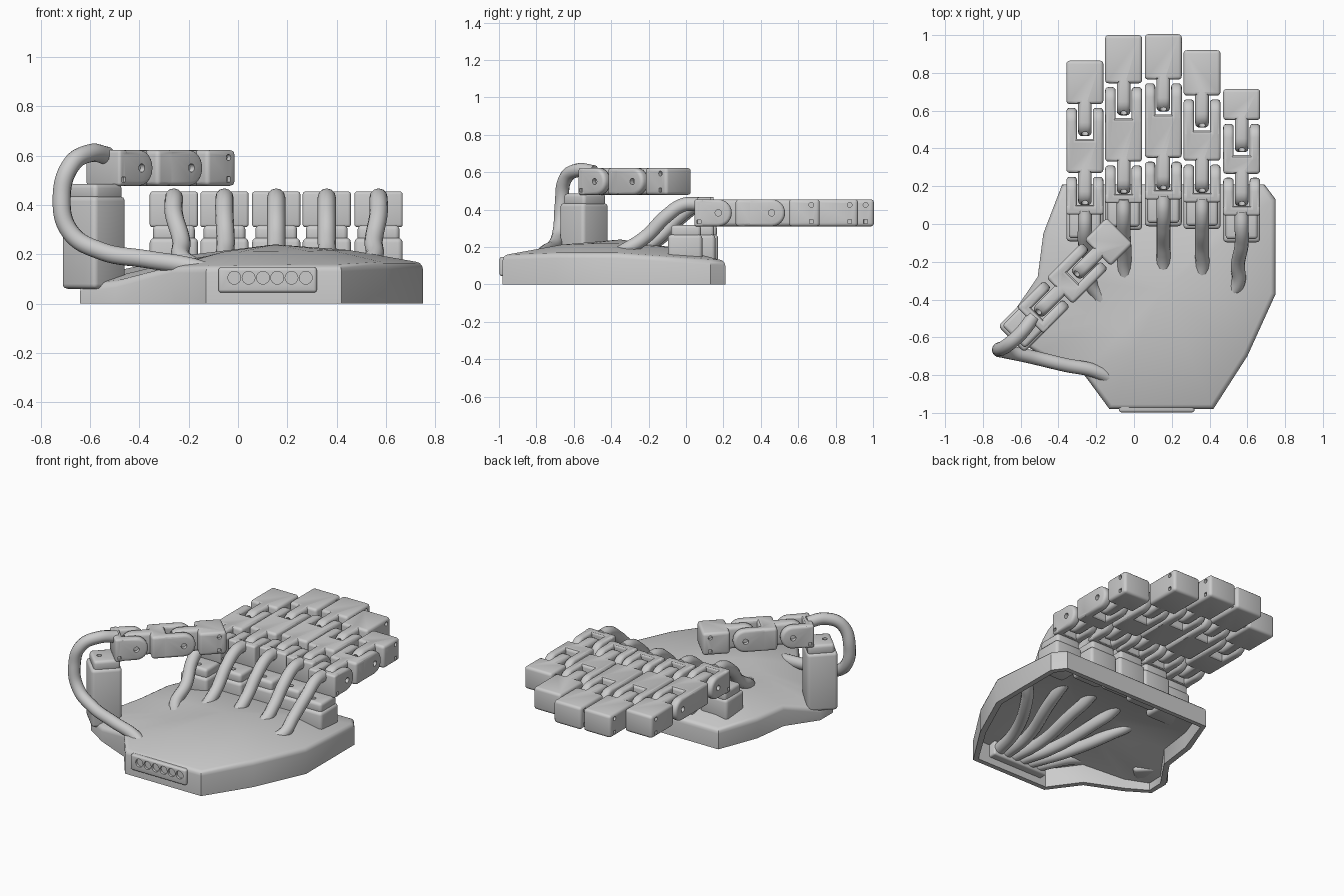
import bpy, bmesh, math
from mathutils import Matrix, Vector

if "Cube" in bpy.data.objects:
    bpy.data.objects.remove(bpy.data.objects["Cube"], do_unlink=True)

grey = bpy.data.materials.new("plain_grey")
grey.use_nodes = True
grey.diffuse_color = (0.6, 0.6, 0.6, 1)
grey.node_tree.nodes["Principled BSDF"].inputs["Base Color"].default_value = (0.6, 0.6, 0.6, 1)


def link(name, data):
    ob = bpy.data.objects.new(name, data)
    bpy.context.collection.objects.link(ob)
    return ob


def bake(ob):
    """Apply modifiers (or curve geometry) and shade smooth by angle."""
    dg = bpy.context.evaluated_depsgraph_get()
    name = ob.name
    mesh = bpy.data.meshes.new_from_object(ob.evaluated_get(dg))
    matrix = ob.matrix_world.copy()
    bpy.data.objects.remove(ob, do_unlink=True)
    new = link(name, mesh)
    new.matrix_world = matrix
    mesh.materials.clear()
    mesh.materials.append(grey)
    bpy.ops.object.select_all(action='DESELECT')
    new.select_set(True)
    bpy.context.view_layer.objects.active = new
    bpy.ops.object.shade_smooth_by_angle(angle=math.radians(35))
    return new


def soften(bm, faces, r):
    edges = {e for f in faces for e in f.edges if e.calc_face_angle(0) > 0.7}
    bmesh.ops.bevel(bm, geom=list(edges), offset=r, segments=3, profile=0.5, affect='EDGES')


def box(bm, x, y, z, r=0.018):
    """Rounded box from three (min, max) ranges."""
    size = [b - a for a, b in (x, y, z)]
    mid = [(a + b) / 2 for a, b in (x, y, z)]
    m = Matrix.Translation(mid) @ Matrix.Diagonal((*size, 1))
    vs = bmesh.ops.create_cube(bm, size=1, matrix=m)["verts"]
    soften(bm, {f for v in vs for f in v.link_faces}, r)


def lug(bm, x, y0, y1, z, r=0.018):
    """Plate in the y-z plane, square at y0 and round at y1."""
    rad, zc = (z[1] - z[0]) / 2, (z[0] + z[1]) / 2
    s = 1 if y1 > y0 else -1
    pts = [(y0, z[0])]
    for i in range(13):
        a = -math.pi / 2 + math.pi * i / 12
        pts.append((y1 - s * rad + s * rad * math.cos(a), zc + rad * math.sin(a)))
    pts.append((y0, z[1]))
    face = bm.faces.new([bm.verts.new((x[0], *p)) for p in pts])
    ext = bmesh.ops.extrude_face_region(bm, geom=[face])["geom"]
    vs = [g for g in ext if isinstance(g, bmesh.types.BMVert)]
    bmesh.ops.translate(bm, verts=vs, vec=(x[1] - x[0], 0, 0))
    faces = {f for v in vs for f in v.link_faces} | {face}
    bmesh.ops.recalc_face_normals(bm, faces=list(faces))
    soften(bm, faces, r)


def rod(bm, pos, axis, r, length, n=16):
    rot = Vector((0, 0, 1)).rotation_difference(Vector(axis)).to_matrix().to_4x4()
    bmesh.ops.create_cone(bm, cap_ends=True, segments=n, radius1=r, radius2=r,
                          depth=length, matrix=Matrix.Translation(pos) @ rot)


def finish(name, bm, cut=None, matrix=Matrix()):
    """Turn a bmesh into an object, drilling the holes held in cut."""
    me = bpy.data.meshes.new(name)
    bm.to_mesh(me)
    bm.free()
    ob = link(name, me)
    if cut:
        cm = bpy.data.meshes.new("hole_cutter")
        cut.to_mesh(cm)
        cut.free()
        cutter = link("hole_cutter", cm)
        cutter.hide_render = True
        mod = ob.modifiers.new("holes", 'BOOLEAN')
        mod.operation, mod.solver, mod.object = 'DIFFERENCE', 'EXACT', cutter
        mod.use_self = True
    ob = bake(ob)
    if cut:
        bpy.data.objects.remove(cutter, do_unlink=True)
    ob.matrix_world = matrix
    return ob


W, H = 0.098, 0.145


def fork(bm, cut, y0, y1, z):
    """Pair of joint lugs with pivot holes."""
    for s in (-1, 1):
        lug(bm, sorted((s * 0.042, s * W)), y0, y1, z)
        rod(cut, (s * W, y1 - H / 2, z[0] + H / 2), (1, 0, 0), 0.017, 0.05)


def tongue(bm, cut, y0, z):
    """Narrow hinge tongue reaching back into the fork behind it."""
    lug(bm, (-0.036, 0.036), y0 + 0.04, y0 - 0.17, z, 0.022)
    rod(cut, (0, y0 - 0.15, z[1] - 0.045), (0, -0.6, 0.8), 0.018, 0.1)


def finger(name, x, y, mid, tip, floor=0.12, lift=0.0, turn=0.0):
    m = Matrix.Translation((x, y, 0)) @ Matrix.Rotation(turn, 4, 'Z')
    z = (0.31 + lift, 0.31 + lift + H)
    # mounting post with cap and screw hole
    bm, cut = bmesh.new(), bmesh.new()
    box(bm, (-W, W), (-0.092, 0.092), (floor, z[0] - 0.043), 0.02)
    box(bm, (-0.085, 0.085), (-0.075, 0.085), (z[0] - 0.06, z[0] + 0.008), 0.018)
    rod(cut, (0, -0.03, z[0]), (0, 0, 1), 0.015, 0.06)
    finish(name + "_post", bm, cut, m)
    # base bracket
    bm, cut = bmesh.new(), bmesh.new()
    box(bm, (-W, W), (0.05, 0.1), z, 0.012)
    fork(bm, cut, 0.06, 0.25, z)
    for s in (-1, 1):
        box(cut, (s * W - 0.012, s * W + 0.012), (0.065, 0.085), (z[0] + 0.015, z[0] + 0.035), 0.001)
    finish(name + "_base_bracket", bm, cut, m)
    # middle segment
    bm, cut = bmesh.new(), bmesh.new()
    a, b = 0.27, 0.27 + mid
    box(bm, (-W, W), (a, b), z)
    fork(bm, cut, b - 0.04, b + 0.165, z)
    tongue(bm, cut, a, z)
    finish(name + "_middle", bm, cut, m)
    # fingertip
    bm, cut = bmesh.new(), bmesh.new()
    a, b = b + 0.185, b + 0.185 + tip
    box(bm, (-W, W), (a, b), z)
    tongue(bm, cut, a, z)
    for s in (-1, 1):
        rod(cut, (s * W, b - 0.045, z[1] - 0.03), (1, 0, 0), 0.013, 0.04)
        box(cut, (s * W - 0.015, s * W + 0.015), (b - 0.055, b - 0.035), (z[0] + 0.015, z[0] + 0.037), 0.001)
    finish(name + "_tip", bm, cut, m)


def hose(name, pts, r=0.037):
    cu = bpy.data.curves.new(name, 'CURVE')
    cu.dimensions = '3D'
    cu.bevel_depth, cu.bevel_resolution, cu.resolution_u = r, 4, 10
    cu.use_fill_caps = True
    sp = cu.splines.new('BEZIER')
    sp.bezier_points.add(len(pts) - 1)
    for p, co in zip(sp.bezier_points, pts):
        p.co = co
        p.handle_left_type = p.handle_right_type = 'AUTO'
    bake(link(name, cu))


# palm shell: faceted domed top, straight walls, open below
rim = [(-.13, -.98, .15), (.42, -.98, .155), (.6, -.7, .165), (.75, -.37, .165),
       (.75, .13, .13), (.69, .21, .125), (-.38, .21, .125), (-.48, -.05, .13),
       (-.51, -.28, .13), (-.64, -.47, .075), (-.64, -.6, .075), (-.5, -.69, .09), (-.27, -.79, .15)]
peak = Vector((0.15, -0.35, 0.24))
bm = bmesh.new()
low = [bm.verts.new((x, y, 0)) for x, y, z in rim]
top = [bm.verts.new(p) for p in rim]
dome = [bm.verts.new(Vector(p).lerp(peak, 0.5) + Vector((0, 0, 0.015))) for p in rim]
crown = bm.verts.new(peak)
for i in range(len(rim)):
    j = (i + 1) % len(rim)
    bm.faces.new((low[i], low[j], top[j], top[i]))
    bm.faces.new((top[i], top[j], dome[j], dome[i]))
    bm.faces.new((dome[i], dome[j], crown))
bmesh.ops.bevel(bm, geom=[e for e in bm.edges if e.verts[0] in top and e.verts[1] in top],
                offset=0.025, segments=3, profile=0.5, affect='EDGES')
me = bpy.data.meshes.new("palm_shell")
bm.to_mesh(me)
bm.free()
palm = link("palm_shell", me)
wall = palm.modifiers.new("wall", 'SOLIDIFY')
wall.thickness, wall.offset = 0.035, -1
bake(palm)

# cable socket in the heel of the palm
bm, cut = bmesh.new(), bmesh.new()
box(bm, (-0.08, 0.32), (-0.997, -0.9), (0.045, 0.147), 0.012)
ports = [-0.015 + 0.058 * i for i in range(6)]
for px in ports:
    rod(cut, (px, -0.997, 0.105), (0, 1, 0), 0.026, 0.03)
    rod(bm, (px, -0.985, 0.105), (0, 1, 0), 0.015, 0.016)
finish("cable_socket", bm, cut)

# fingers, each with its hose running through the palm to the socket
rows = [("index", -0.26, 0.0, 0.18, 0.23, -0.23), ("middle", -0.055, 0.06, 0.23, 0.255, -0.05),
        ("ring", 0.155, 0.08, 0.23, 0.24, 0.155), ("fourth", 0.36, 0.065, 0.16, 0.24, 0.36),
        ("little", 0.57, -0.005, 0.10, 0.165, 0.55)]
for (name, x, y, mid, tip, hx), px in zip(rows, ports[1:]):
    finger(name, x, y, mid, tip)
    hose(name + "_hose", [(x, y + 0.07, 0.43), (x, y - 0.01, 0.425), (x, y - 0.1, 0.365),
                          (hx, y - 0.21, 0.255), (hx, y - 0.31, 0.19), (hx * 0.85 + 0.02, -0.4, 0.15),
                          (hx * 0.5 + 0.05, -0.7, 0.11), (px, -0.92, 0.095)])

# thumb, swung inward on a tall post
finger("thumb", -0.585, -0.545, 0.10, 0.165, 0.06, 0.168, -math.pi / 4)
hose("thumb_hose", [(-0.53, -0.49, 0.6), (-0.6, -0.58, 0.61), (-0.675, -0.645, 0.565), (-0.715, -0.665, 0.43),
                    (-0.68, -0.675, 0.29), (-0.56, -0.7, 0.215), (-0.37, -0.745, 0.18),
                    (-0.19, -0.785, 0.15), (-0.07, -0.86, 0.11), (ports[0], -0.93, 0.095)])
